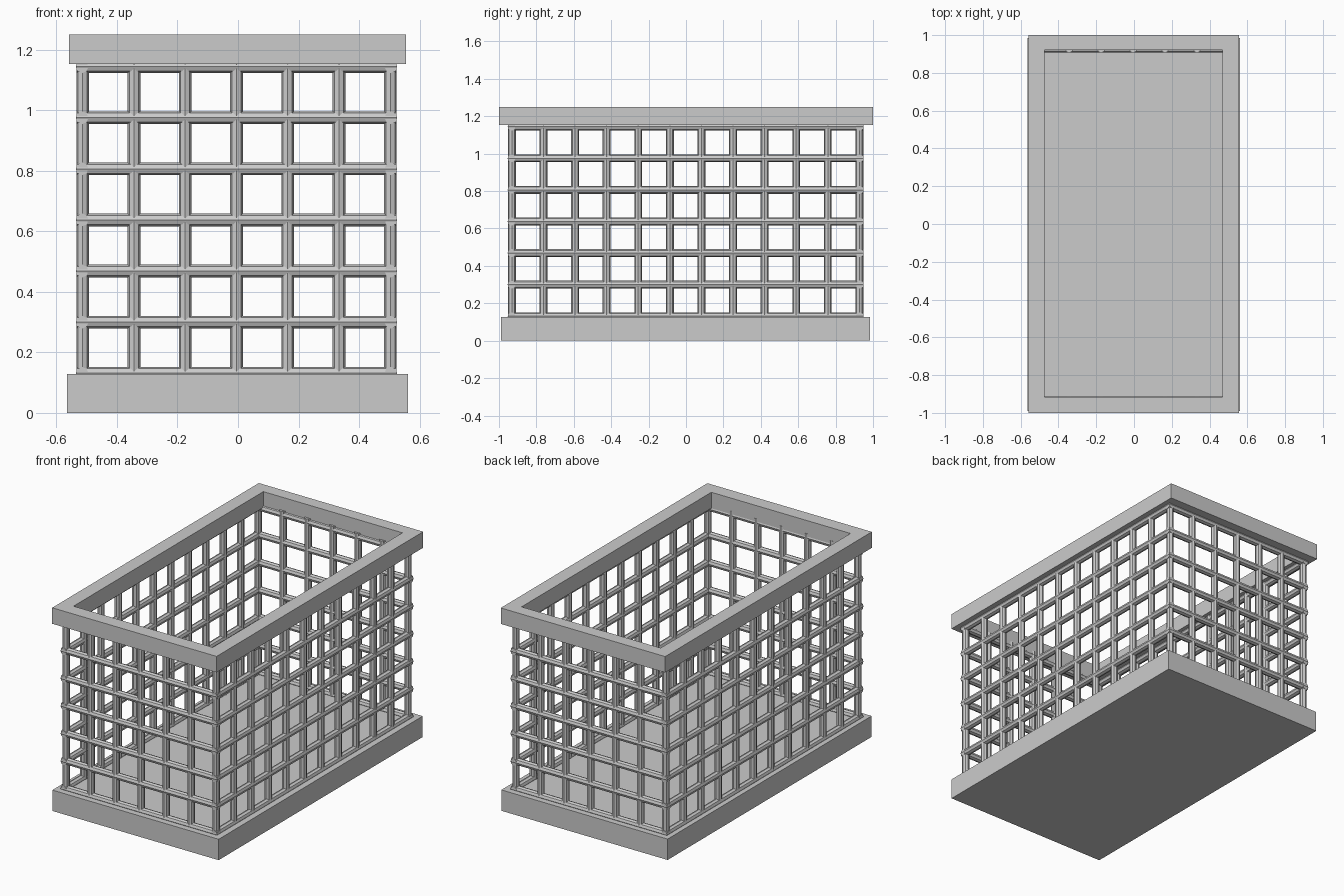
import bpy, bmesh
from math import radians
from mathutils import Matrix, Vector

if "Cube" in bpy.data.objects:
    bpy.data.objects.remove(bpy.data.objects["Cube"])

R = 0.021                                # bar radius
X0, X1, Y0, Y1 = -0.513, 0.503, -0.931, 0.927   # wall centre planes
Z0, Z1 = 0.131, 1.144
NX, NY, NZ = 6, 11, 6                    # cells per direction


def finish(name, bm):
    mesh = bpy.data.meshes.new(name)
    bmesh.ops.recalc_face_normals(bm, faces=bm.faces)
    bm.to_mesh(mesh)
    bm.free()
    ob = bpy.data.objects.new(name, mesh)
    bpy.context.collection.objects.link(ob)
    return ob


def box(name, x0, x1, y0, y1, z0, z1):
    bm = bmesh.new()
    bmesh.ops.create_cube(bm, size=1)
    bmesh.ops.scale(bm, vec=(x1 - x0, y1 - y0, z1 - z0), verts=bm.verts)
    bmesh.ops.translate(bm, vec=((x0 + x1) / 2, (y0 + y1) / 2, (z0 + z1) / 2), verts=bm.verts)
    return finish(name, bm)


def bar(bm, a, b):
    # eight-sided rod from a to b with an edge facing outward
    a, b = Vector(a), Vector(b)
    d = b - a
    if abs(d.z) > 0.5:
        rot = Matrix.Identity(4)
    elif abs(d.x) > abs(d.y):
        rot = Matrix.Rotation(radians(90), 4, 'Y')
    else:
        rot = Matrix.Rotation(radians(90), 4, 'X')
    bmesh.ops.create_cone(bm, cap_ends=True, segments=8, radius1=R, radius2=R,
                          depth=d.length, matrix=Matrix.Translation((a + b) / 2) @ rot)


def steps(a, b, n):
    return [a + (b - a) * i / n for i in range(n + 1)]


# solid base slab
box("base", -0.565, 0.562, -0.99, 0.985, 0, 0.128)

# open rectangular top rim
bm = bmesh.new()
outer = [(-0.559, -1), (0.555, -1), (0.555, 1), (-0.559, 1)]
inner = [(-0.474, -0.915), (0.469, -0.915), (0.469, 0.922), (-0.474, 0.922)]
rings = [[bm.verts.new((x, y, z)) for x, y in loop]
         for loop, z in ((outer, 1.152), (outer, 1.25), (inner, 1.25), (inner, 1.152))]
for k in range(4):
    p, q = rings[k], rings[(k + 1) % 4]
    for i in range(4):
        j = (i + 1) % 4
        bm.faces.new((p[i], p[j], q[j], q[i]))
finish("top_rim", bm)

# upright bars around all four walls
bm = bmesh.new()
for x in steps(X0, X1, NX):
    for y in (Y0, Y1):
        bar(bm, (x, y, 0.11), (x, y, 1.17))
for y in steps(Y0, Y1, NY)[1:-1]:
    for x in (X0, X1):
        bar(bm, (x, y, 0.11), (x, y, 1.17))
finish("upright_bars", bm)

# horizontal bars, set very slightly outside the uprights
bm = bmesh.new()
e = 0.002
for z in steps(Z0, Z1, NZ):
    for y in (Y0 - e, Y1 + e):
        bar(bm, (X0 - R, y, z), (X1 + R, y, z))
    for x in (X0 - e, X1 + e):
        bar(bm, (x, Y0 - R, z), (x, Y1 + R, z))
finish("horizontal_bars", bm)
